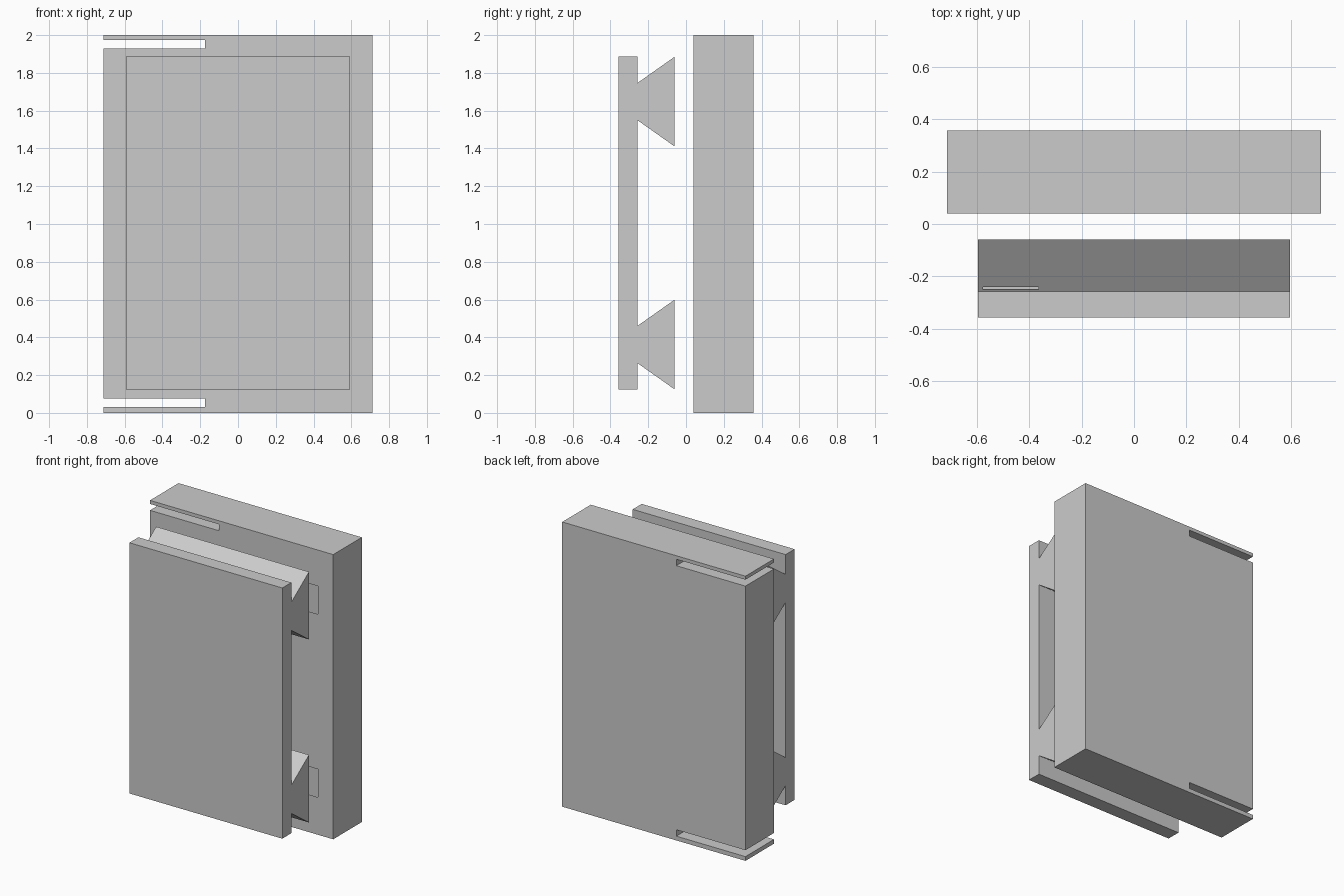
import bpy, bmesh
from mathutils import Vector

if "Cube" in bpy.data.objects:
    bpy.data.objects.remove(bpy.data.objects["Cube"])

TAIL_Z = (0.362, 1.648)          # centre heights of the two dovetails
NECK, TIP = 0.0985, 0.2375       # dovetail half heights at root and tip


def prism(name, points, vec):
    """Extrude a closed profile along vec."""
    bm = bmesh.new()
    face = bm.faces.new([bm.verts.new(p) for p in points])
    ext = bmesh.ops.extrude_face_region(bm, geom=[face])
    verts = [g for g in ext["geom"] if isinstance(g, bmesh.types.BMVert)]
    bmesh.ops.translate(bm, verts=verts, vec=Vector(vec))
    bmesh.ops.recalc_face_normals(bm, faces=bm.faces)
    mesh = bpy.data.meshes.new(name)
    bm.to_mesh(mesh)
    bm.free()
    obj = bpy.data.objects.new(name, mesh)
    bpy.context.collection.objects.link(obj)
    return obj


def cut(target, cutter):
    """Subtract cutter from target, apply, and drop the cutter."""
    cutter.hide_render = True
    mod = target.modifiers.new("cut", 'BOOLEAN')
    mod.operation, mod.solver, mod.object = 'DIFFERENCE', 'EXACT', cutter
    bpy.context.view_layer.update()
    dg = bpy.context.evaluated_depsgraph_get()
    mesh = bpy.data.meshes.new_from_object(target.evaluated_get(dg))
    target.modifiers.clear()
    target.data = mesh
    bpy.data.objects.remove(cutter)


# Rear block: rectangle with two thin side slots, extruded through its depth
w = 0.712
profile = [(-w, 0), (w, 0), (w, 2), (-w, 2)]
for z1, z0 in ((1.975, 1.93), (0.075, 0.03)):
    profile += [(-w, z1), (-0.175, z1), (-0.175, z0), (-w, z0)]
rear = prism("rear_block", [(x, 0.04, z) for x, z in profile], (0, 0.317, 0))

# Dovetail sockets in the front face of the rear block
for z in TAIL_Z:
    socket = [(0.02, NECK), (0.04, NECK), (0.24, TIP),
              (0.24, -TIP), (0.04, -NECK), (0.02, -NECK)]
    cut(rear, prism("socket_cutter", [(-0.594, y, z + h) for y, h in socket],
                    (1.188, 0, 0)))

# Front plate with two dovetail rails, one side profile
side = [(-0.357, 0.1245), (-0.257, 0.1245)]
for z in TAIL_Z:
    side += [(-0.257, z - NECK), (-0.06, z - TIP),
             (-0.06, z + TIP), (-0.257, z + NECK)]
side += [(-0.257, 1.8855), (-0.357, 1.8855)]
front = prism("front_dovetail_plate", [(-0.594, y, z) for y, z in side],
              (1.188, 0, 0))

# Narrow recess at the root of the upper rail
recess = [(-0.575, -0.25), (-0.365, -0.25), (-0.365, -0.24), (-0.575, -0.24)]
cut(front, prism("recess_cutter", [(x, y, 1.73) for x, y in recess],
                 (0, 0, 0.1)))
